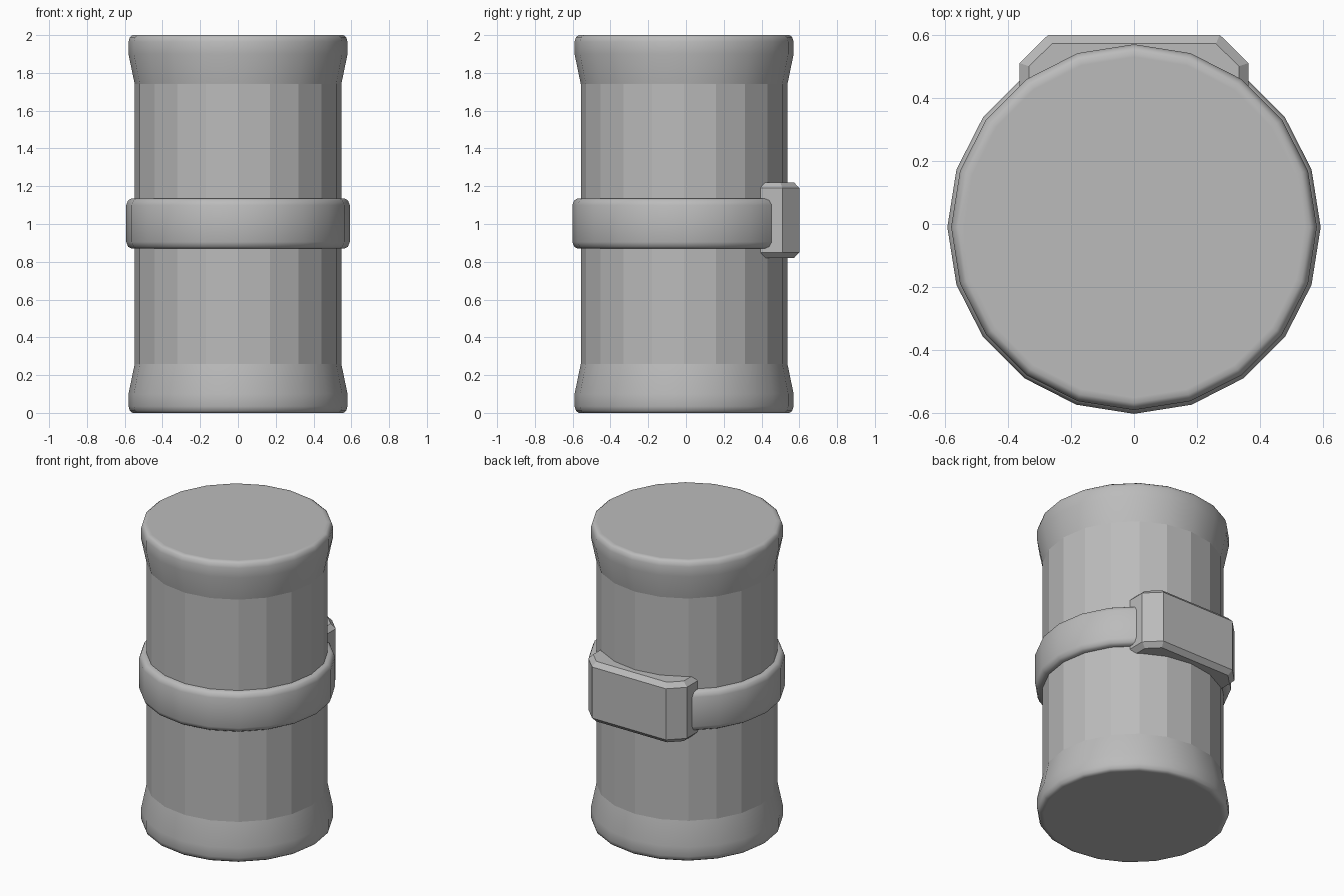
import bpy, bmesh, math

old = bpy.data.objects.get("Cube")
if old:
    bpy.data.objects.remove(old, do_unlink=True)

SIDES = 20
CENTRE_Y = -0.01

grey = bpy.data.materials.new("plain_grey")
grey.use_nodes = True
colour = (0.5, 0.5, 0.5, 1)
grey.diffuse_color = colour
grey.node_tree.nodes["Principled BSDF"].inputs["Base Color"].default_value = colour


def finish(bm, name, smooth):
    bmesh.ops.recalc_face_normals(bm, faces=bm.faces[:])
    mesh = bpy.data.meshes.new(name)
    bm.to_mesh(mesh)
    bm.free()
    mesh.materials.append(grey)
    obj = bpy.data.objects.new(name, mesh)
    bpy.context.collection.objects.link(obj)
    if smooth:
        bpy.ops.object.select_all(action='DESELECT')
        obj.select_set(True)
        bpy.context.view_layer.objects.active = obj
        bpy.ops.object.shade_smooth_by_angle(angle=math.radians(smooth))
    return obj


def lathe(name, profile, smooth=0, closed=False, cap_ends=()):
    """Sweep (radius, z) points round the drum axis."""
    bm = bmesh.new()
    rings = []
    for r, z in profile:
        angles = [math.tau * i / SIDES for i in range(SIDES)]
        rings.append([bm.verts.new((r * math.cos(a), CENTRE_Y + r * math.sin(a), z))
                      for a in angles])
    pairs = list(zip(rings, rings[1:]))
    if closed:
        pairs.append((rings[-1], rings[0]))
    for low, high in pairs:
        for i in range(SIDES):
            j = (i + 1) % SIDES
            bm.faces.new((low[i], low[j], high[j], high[i]))
    for end in cap_ends:
        bm.faces.new(rings[end])
    return finish(bm, name, smooth)


# Faceted drum wall
lathe("drum_body", [(0.547, 0.26), (0.547, 1.74)])

# Flared ends with rounded rims, mirrored top to bottom
flare = [(0.54, 0), (0.558, 0), (0.572, 0.01), (0.58, 0.035), (0.58, 0.1), (0.547, 0.26)]
lathe("bottom_flare", flare, smooth=50, cap_ends=(0,))
lathe("top_flare", [(r, 2 - z) for r, z in flare], smooth=50, cap_ends=(0,))

# Strap round the middle
low, high = 0.87, 1.135
half = [(0.53, 0), (0.565, 0), (0.582, 0.01), (0.592, 0.035)]
band = [(r, low + z) for r, z in half] + [(r, high - z) for r, z in reversed(half)]
lathe("middle_band", band, smooth=50, closed=True)

# Buckle: chamfered plate across the back of the strap
outer = [(0.363, 0.395), (0.363, 0.51), (0.272, 0.6)]
inner = [(0.333, 0.41), (0.333, 0.5), (0.26, 0.572)]
bm = bmesh.new()
loops = []
for shape, z in ((inner, 0.82), (outer, 0.85), (outer, 1.19), (inner, 1.22)):
    outline = shape + [(-x, y) for x, y in reversed(shape)]
    loops.append([bm.verts.new((x, y, z)) for x, y in outline])
for a, b in zip(loops, loops[1:]):
    for i in range(len(a)):
        j = (i + 1) % len(a)
        bm.faces.new((a[i], a[j], b[j], b[i]))
bm.faces.new(loops[0])
bm.faces.new(loops[-1])
finish(bm, "back_buckle", 0)
